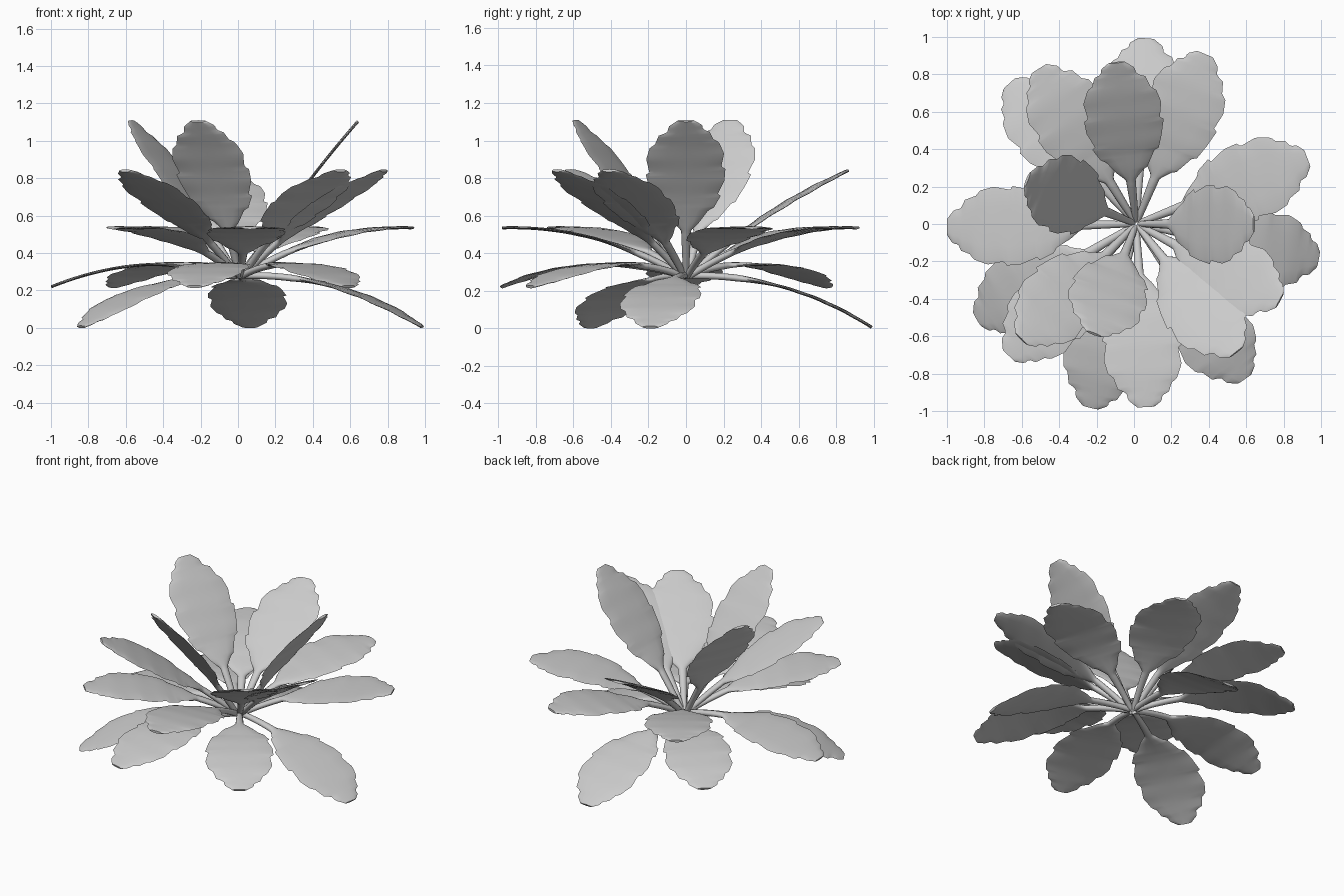
import bpy, math
from mathutils import Vector

if "Cube" in bpy.data.objects:
    bpy.data.objects.remove(bpy.data.objects["Cube"], do_unlink=True)

leaf_grey = bpy.data.materials.new("leaf_grey")
leaf_grey.use_nodes = True
colour = (0.6, 0.6, 0.6, 1)
leaf_grey.diffuse_color = colour
leaf_grey.node_tree.nodes["Principled BSDF"].inputs["Base Color"].default_value = colour

# Half-width of the leaf along its length: thin stalk, notched blade, small tip lobe
LEFT = [(0, .016), (.28, .026), (.33, .07), (.41, .12), (.42, .145), (.5, .185), (.51, .168),
        (.6, .205), (.68, .21), (.69, .188), (.78, .203), (.86, .172), (.87, .148),
        (.93, .125), (.94, .09), (.97, .088), (1, .045)]
RIGHT = [(0, .016), (.28, .026), (.34, .075), (.35, .095), (.45, .145), (.46, .168), (.55, .195),
         (.64, .215), (.65, .195), (.74, .212), (.82, .192), (.83, .168), (.9, .145),
         (.92, .1), (.96, .092), (1, .045)]
ROWS, SIDES = 80, 12
CROWN = Vector((.012, 0, 0))


def sample(profile, t):
    for (a, u), (b, v) in zip(profile, profile[1:]):
        if t <= b:
            return u + (v - u) * (t - a) / (b - a)
    return profile[-1][1]


def arc_points(mid, tip):
    """Points evenly spaced along the bent midrib, as (radius, height)."""
    base, mid, tip = Vector((.02, .28)), Vector(mid), Vector(tip)
    fine = [base * (1 - s) ** 2 + mid * 2 * s * (1 - s) + tip * s * s
            for s in (i / 200 for i in range(201))]
    dist = [0]
    for p, q in zip(fine, fine[1:]):
        dist.append(dist[-1] + (q - p).length)
    table_r = [(d / dist[-1], p.x) for d, p in zip(dist, fine)]
    table_z = [(d / dist[-1], p.y) for d, p in zip(dist, fine)]
    return [(sample(table_r, i / ROWS), sample(table_z, i / ROWS)) for i in range(ROWS + 1)]


def make_leaf(name, mid, tip, angle):
    """Sweep a ring that is round at the stalk and flat in the blade."""
    points = arc_points(mid, tip)
    a = math.radians(angle)
    out, side = Vector((math.cos(a), math.sin(a), 0)), Vector((-math.sin(a), math.cos(a), 0))
    verts, faces = [], []
    for i, (r, z) in enumerate(points):
        t = i / ROWS
        (r0, z0), (r1, z1) = points[max(i - 1, 0)], points[min(i + 1, ROWS)]
        slope = math.atan2(z1 - z0, r1 - r0)
        normal = Vector((0, 0, math.cos(slope))) - out * math.sin(slope)
        blade = min(max((t - .25) / .2, 0), 1)
        thick = .018 + (.008 - .018) * blade
        for k in range(SIDES):
            b = 2 * math.pi * k / SIDES
            w = sample(LEFT if math.cos(b) > 0 else RIGHT, t)
            x = math.cos(b) * w
            ripple = .0015 * blade * math.sin(t * 40) * abs(math.cos(b))
            verts.append(CROWN + out * r + Vector((0, 0, z)) + side * x
                         + normal * (math.sin(b) * thick + ripple))
    for i in range(ROWS):
        for k in range(SIDES):
            n = (k + 1) % SIDES
            faces.append((i * SIDES + k, (i + 1) * SIDES + k, (i + 1) * SIDES + n, i * SIDES + n))
    faces.append(tuple(range(SIDES)))
    faces.append(tuple(ROWS * SIDES + k for k in range(SIDES))[::-1])
    mesh = bpy.data.meshes.new(name)
    mesh.from_pydata(verts, [], faces)
    mesh.materials.append(leaf_grey)
    leaf = bpy.data.objects.new(name, mesh)
    bpy.context.collection.objects.link(leaf)
    bpy.ops.object.select_all(action="DESELECT")
    leaf.select_set(True)
    bpy.context.view_layer.objects.active = leaf
    bpy.ops.object.mode_set(mode="EDIT")
    bpy.ops.mesh.select_all(action="SELECT")
    bpy.ops.mesh.normals_make_consistent(inside=False)
    bpy.ops.object.mode_set(mode="OBJECT")
    bpy.ops.object.shade_smooth_by_angle(angle=math.radians(60))


# Tiers of leaves: midrib bend, tip (radius, height) and compass angles
TIERS = {
    "upright_leaf": ((.3, .73), (.63, 1.105), (0, -111, 158)),
    "raised_leaf": ((.39, .62), (.87, .84), (97, -28, -52, -135)),
    "level_leaf": ((.48, .55), (.98, .535), (68, 21, 122, -87, -134)),
    "arched_leaf": ((.5, .425), (1.01, .22), (132, -55, -104, 181)),
    "drooping_leaf": ((.55, .29), (.99, .005), (87, -11, -149)),
}
for name, (mid, tip, angles) in TIERS.items():
    for i, angle in enumerate(angles):
        make_leaf(f"{name}_{i + 1}", mid, tip, angle)
